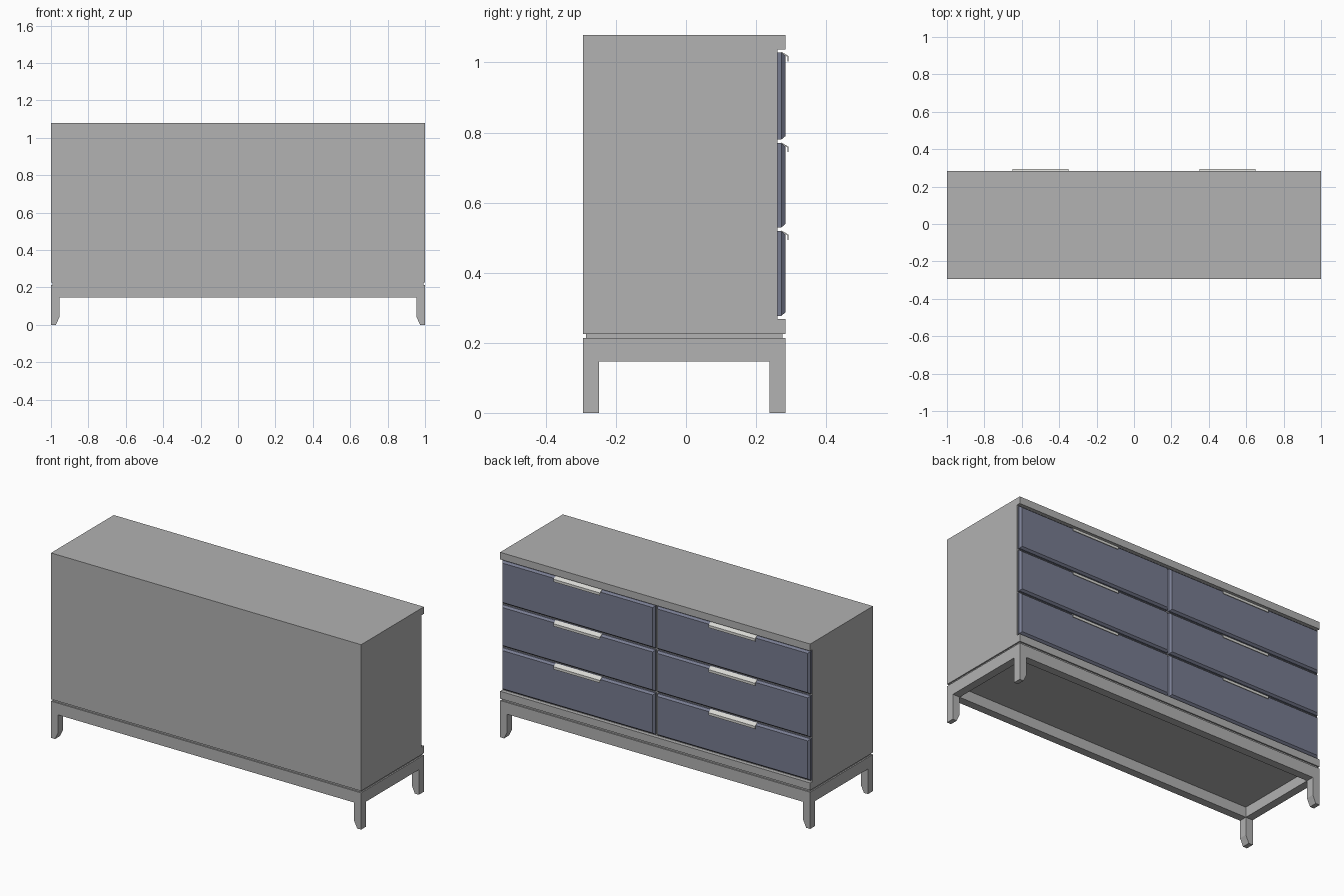
import bpy, bmesh

if "Cube" in bpy.data.objects:
    bpy.data.objects.remove(bpy.data.objects["Cube"])


def material(name, rgb):
    m = bpy.data.materials.new(name)
    m.diffuse_color = (*rgb, 1.0)
    m.use_nodes = True
    m.node_tree.nodes["Principled BSDF"].inputs["Base Color"].default_value = m.diffuse_color
    return m


GREY = material("body grey", (0.445, 0.445, 0.445))
BLUE = material("slate blue", (0.185, 0.2, 0.28))
PALE = material("pale metal", (0.68, 0.68, 0.65))


def finish(name, bm, mat):
    bmesh.ops.recalc_face_normals(bm, faces=bm.faces)
    me = bpy.data.meshes.new(name)
    bm.to_mesh(me)
    bm.free()
    me.materials.append(mat)
    ob = bpy.data.objects.new(name, me)
    bpy.context.collection.objects.link(ob)
    return ob


def extrude(name, loop, direction, mat):
    """Closed 3D outline pushed along a vector."""
    bm = bmesh.new()
    face = bm.faces.new([bm.verts.new(p) for p in loop])
    out = bmesh.ops.extrude_face_region(bm, geom=[face])["geom"]
    bmesh.ops.translate(bm, vec=direction,
                        verts=[v for v in out if isinstance(v, bmesh.types.BMVert)])
    return finish(name, bm, mat)


def box(name, x0, x1, y0, y1, z0, z1, mat):
    loop = [(x0, y0, z0), (x1, y0, z0), (x1, y1, z0), (x0, y1, z0)]
    return extrude(name, loop, (0, 0, z1 - z0), mat)


F, B = -0.294, 0.284      # plain side and drawer side of the case
RECESS = 0.261            # plane behind the drawer fronts
LEG = 0.046

# Case: C-shaped profile, with top and bottom lips over the drawers
profile = [(F, 0.225), (B, 0.225), (B, 0.268), (RECESS, 0.268),
           (RECESS, 1.037), (B, 1.037), (B, 1.078), (F, 1.078)]
extrude("case", [(-1, y, z) for y, z in profile], (2, 0, 0), GREY)

# Recessed shadow gap between case and base
box("shadow_gap_panel", -0.992, 0.992, F + 0.008, B - 0.008, 0.205, 0.225, GREY)

# Base frame rails, open underneath
for name, y in (("front_rail", F), ("back_rail", B - LEG)):
    box(name, -1, 1, y, y + LEG, 0.146, 0.214, GREY)
for name, x in (("left_rail", -1), ("right_rail", 1 - LEG)):
    box(name, x, x + LEG, F + LEG, B - LEG, 0.146, 0.214, GREY)

# Legs, cut away at the inner foot
for s in (-1, 1):
    for end, y in (("front", F), ("back", B - LEG)):
        foot = [(1, 0), (0.974, 0), (1 - LEG, 0.042), (1 - LEG, 0.146), (1, 0.146)]
        extrude(f"{end}_leg", [(s * x, y, z) for x, z in foot], (0, LEG, 0), GREY)


def drawer(x0, x1, z0, z1):
    """Drawer front with a chamfered rim."""
    bm = bmesh.new()
    rings = []
    for y, i in ((RECESS - 0.002, 0), (0.272, 0), (B, 0.01)):
        rings.append([bm.verts.new(p) for p in (
            (x0 + i, y, z0 + i), (x1 - i, y, z0 + i),
            (x1 - i, y, z1 - i), (x0 + i, y, z1 - i))])
    bm.faces.new(rings[0])
    bm.faces.new(rings[-1])
    for a, b in zip(rings, rings[1:]):
        for k in range(4):
            n = (k + 1) % 4
            bm.faces.new((a[k], a[n], b[n], b[k]))
    finish("drawer_front", bm, BLUE)


# Drawers and their bent lip pulls
for z0, z1 in ((0.277, 0.519), (0.529, 0.770), (0.780, 1.029)):
    for s in (-1, 1):
        xa, xb = sorted((s * 0.006, s * 0.994))
        drawer(xa, xb, z0, z1)
        pull = [(0.272, 0.002), (0.293, -0.011), (0.293, -0.026),
                (0.290, -0.026), (0.290, -0.013), (0.272, -0.002)]
        extrude("drawer_pull", [(s * 0.5 - 0.15, y, z1 + z) for y, z in pull],
                (0.3, 0, 0), PALE)
